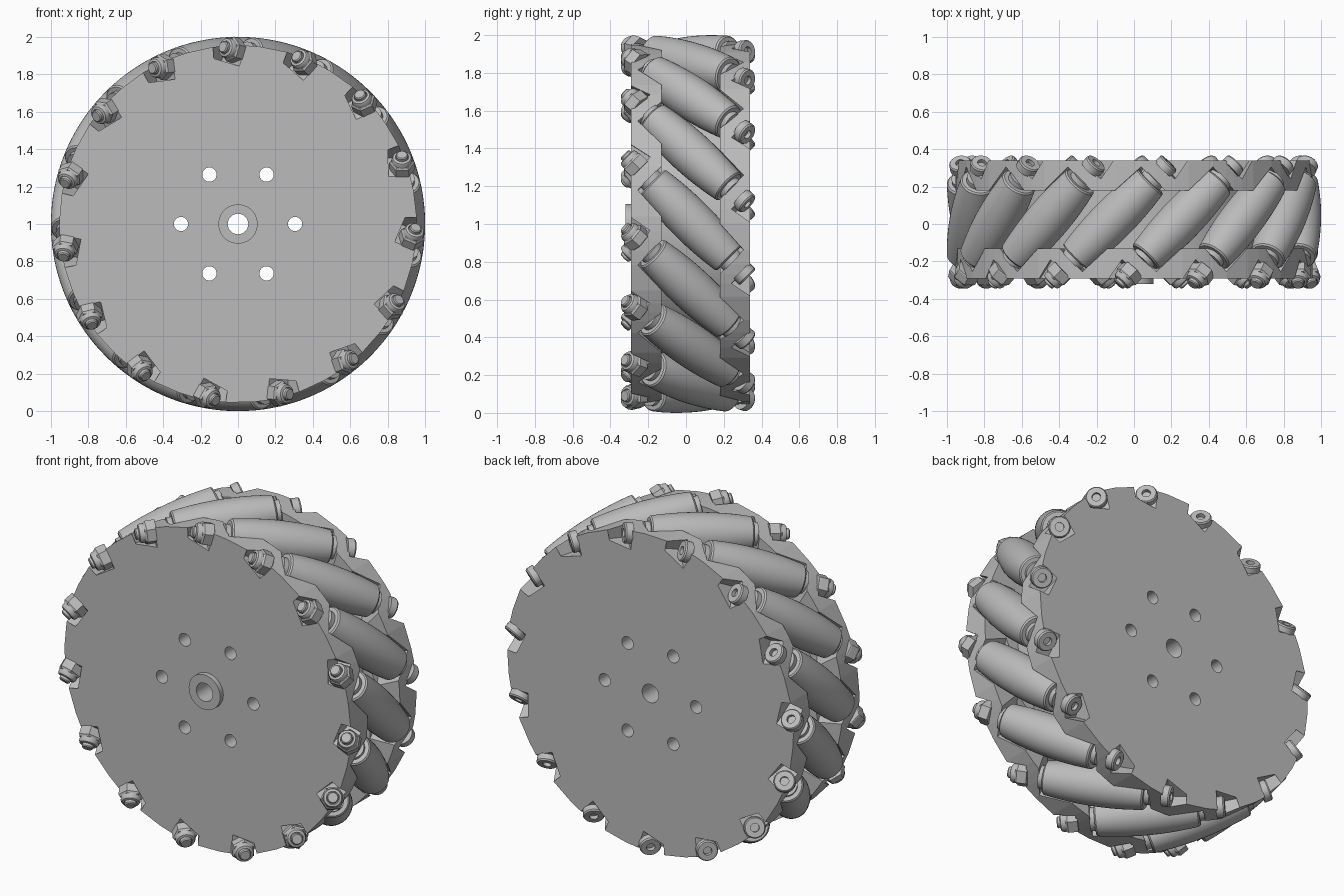
import bpy, bmesh, math
from mathutils import Matrix, Vector

cube = bpy.data.objects.get("Cube")
if cube:
    bpy.data.objects.remove(cube)

COUNT = 15
STEP = math.tau / COUNT
START = math.radians(1.3)      # angle of the first roller
AXIS_R = 0.884                 # distance of roller axles from the wheel axis
RIM_R = 0.955
CENTRE = Vector((0, 0.025, 1))
TO_CENTRE = Matrix.Translation(CENTRE)

grey = bpy.data.materials.new("light_grey")
grey.use_nodes = True
grey.diffuse_color = (0.5, 0.5, 0.5, 1)
grey.node_tree.nodes["Principled BSDF"].inputs["Base Color"].default_value = (0.5, 0.5, 0.5, 1)


def finish(bm, name):
    bmesh.ops.remove_doubles(bm, verts=bm.verts, dist=1e-5)
    bmesh.ops.recalc_face_normals(bm, faces=bm.faces)
    mesh = bpy.data.meshes.new(name)
    bm.to_mesh(mesh)
    bm.free()
    mesh.materials.append(grey)
    return mesh


def place(name, mesh, matrix):
    obj = bpy.data.objects.new(name, mesh)
    bpy.context.collection.objects.link(obj)
    obj.matrix_world = matrix
    return obj


def lathe(name, profile, sides):
    """Closed body of revolution about z from (radius, height) points."""
    bm = bmesh.new()
    rings = []
    for i in range(sides):
        a = math.tau * i / sides
        rings.append([bm.verts.new((r * math.cos(a), r * math.sin(a), z)) for r, z in profile])
    for i in range(sides):
        p, q = rings[i], rings[(i + 1) % sides]
        for j in range(len(profile) - 1):
            bm.faces.new((p[j], q[j], q[j + 1], p[j + 1]))
    return finish(bm, name)


def smooth(obj, degrees=35):
    bpy.ops.object.select_all(action='DESELECT')
    obj.select_set(True)
    bpy.context.view_layer.objects.active = obj
    bpy.ops.object.shade_smooth_by_angle(angle=math.radians(degrees))


def lerp_profile(points, t):
    if t <= points[0][0]:
        return points[0][1]
    for (t0, y0), (t1, y1) in zip(points, points[1:]):
        if t <= t1:
            return y0 + (y1 - y0) * (t - t0) / (t1 - t0)
    return points[-1][1]


def frame(k):
    a = START + k * STEP
    return Vector((math.cos(a), 0, math.sin(a))), Vector((-math.sin(a), 0, math.cos(a)))


# Side plate: outer bolt pockets and inner roller notches around the rim
OUT, INN = -0.315, -0.155
pocket = [(0.235, OUT), (0.335, -0.215), (0.40, OUT)]
notch = [(0.02, INN), (0.158, -0.28), (0.285, INN)]
POCKET_FLOOR, NOTCH_FLOOR = 0.81, 0.75


def plate_mesh(name):
    bm = bmesh.new()
    columns = []
    stations = sorted({t for t, _ in pocket + notch})
    for k in range(COUNT):
        n, tang = frame(k)
        for t in stations:
            yo, yi = lerp_profile(pocket, t), lerp_profile(notch, t)
            rim = math.sqrt(RIM_R ** 2 - t * t)
            section = [(POCKET_FLOOR, OUT), (POCKET_FLOOR, yo), (rim, yo),
                       (rim, yi), (NOTCH_FLOOR, yi), (NOTCH_FLOOR, INN)]
            columns.append([bm.verts.new(n * u + tang * t + Vector((0, y, 0)))
                            for u, y in section])
    for p, q in zip(columns, columns[1:] + columns[:1]):
        for j in range(len(p) - 1):
            bm.faces.new((p[j], q[j], q[j + 1], p[j + 1]))
    bm.faces.new([c[0] for c in columns])
    bm.faces.new([c[-1] for c in columns])
    return finish(bm, name)


front_plate = place("front_plate", plate_mesh("front_plate"), TO_CENTRE)
flip = Matrix.Rotation(math.pi, 4, frame(0)[0])
back_plate = place("back_plate", plate_mesh("back_plate"), TO_CENTRE @ flip)

# Hub core and front boss
along_y = Matrix.Rotation(math.radians(90), 4, 'X')   # local z points to the front
core = place("hub_core", lathe("hub_core", [(0, -0.165), (0.72, -0.165), (0.72, 0.165), (0, 0.165)], 64),
             TO_CENTRE @ along_y)
boss = place("hub_boss", lathe("hub_boss", [(0, 0.30), (0.105, 0.30), (0.105, 0.345), (0, 0.345)], 40),
             TO_CENTRE @ along_y)

# Axle hole and six mounting holes
bm = bmesh.new()
spots = [(0, 0, 0.055)]
for i in range(6):
    a = math.tau * i / 6
    spots.append((0.305 * math.cos(a), 0.305 * math.sin(a), 0.038))
for x, y, r in spots:
    bmesh.ops.create_cone(bm, cap_ends=True, segments=28, radius1=r, radius2=r, depth=1.2,
                          matrix=Matrix.Translation((x, y, 0)))
cutter = place("hole_cutter", finish(bm, "hole_cutter"), TO_CENTRE @ along_y)
cutter.hide_render = True
for obj in (front_plate, back_plate, core, boss):
    mod = obj.modifiers.new("holes", 'BOOLEAN')
    mod.operation = 'DIFFERENCE'
    mod.solver = 'EXACT'
    mod.object = cutter
    bpy.context.view_layer.objects.active = obj
    bpy.ops.object.modifier_apply(modifier=mod.name)
bpy.data.objects.remove(cutter)
smooth(core)
smooth(boss)

# Barrel roller whose outer line follows the unit wheel cylinder
barrel = []
SLICES = 16
for i in range(SLICES + 1):
    t = -0.187 + 0.374 * i / SLICES
    reach = math.hypot(AXIS_R, t)
    gap, sine = 1 - reach, t / reach
    barrel.append((gap * math.sqrt(1 - sine * sine / 2), t * math.sqrt(2) + gap * sine / math.sqrt(2)))
end_r, end_s = barrel[-1]
cap = [(end_r - 0.008, end_s + 0.008), (0.065, end_s + 0.008), (0.065, 0.315), (0, 0.315)]
roller_profile = [(r, -s) for r, s in reversed(cap)] + barrel + cap
roller = lathe("roller", roller_profile, 40)

# Lock nut, its collar with the bolt tip, and the socket head
nut = lathe("nut", [(0, 0.38), (0.066, 0.38), (0.069, 0.386), (0.069, 0.436), (0.06, 0.447), (0, 0.447)], 6)
collar = lathe("nut_collar", [(0, 0.44), (0.055, 0.44), (0.055, 0.462), (0.049, 0.474), (0.036, 0.478),
                              (0.036, 0.468), (0.032, 0.468), (0.032, 0.490), (0.027, 0.496), (0, 0.496)], 24)
head = lathe("bolt_head", [(0, -0.38), (0.06, -0.38), (0.06, -0.420), (0.054, -0.428),
                           (0.024, -0.428), (0.024, -0.405), (0, -0.405)], 24)

parts = [("roller", roller), ("nut", nut), ("nut_collar", collar), ("bolt_head", head)]
for k in range(COUNT):
    n, tang = frame(k)
    d = (tang - Vector((0, 1, 0))).normalized()       # axle direction towards the front
    turn = Matrix((n, d.cross(n), d)).transposed().to_4x4()
    for name, mesh in parts:
        obj = place(f"{name}_{k + 1}", mesh, Matrix.Translation(CENTRE + n * AXIS_R) @ turn)
        if k == 0 and name != "nut":
            smooth(obj)
